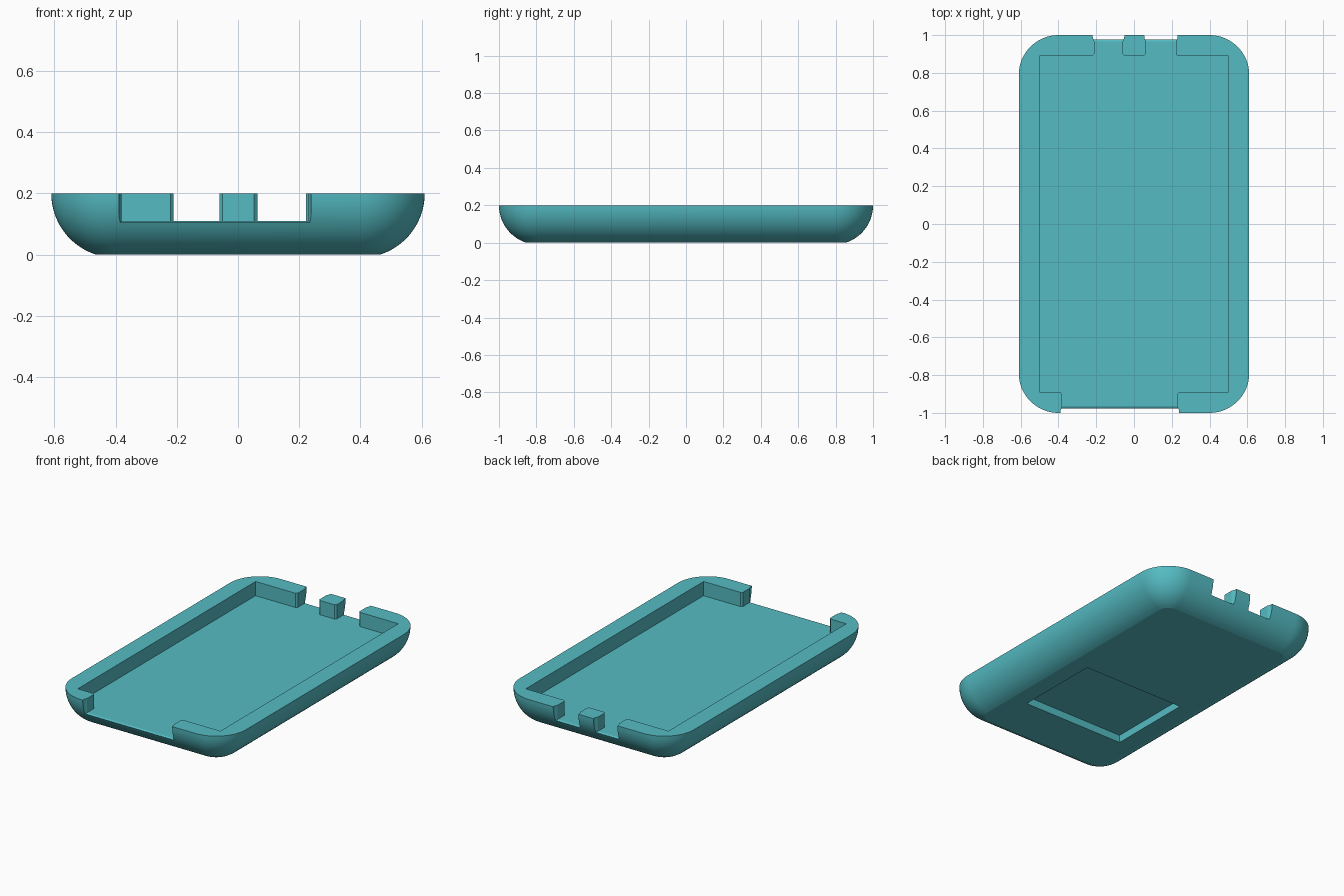
import bpy, bmesh, math

if "Cube" in bpy.data.objects:
    bpy.data.objects.remove(bpy.data.objects["Cube"])

HX, HY, R, TOP, FLOOR = 0.40, 0.79, 0.21, 0.20, 0.11   # corner centres, edge radius, heights

teal = bpy.data.materials.new("teal")
teal.diffuse_color = (0.089, 0.50, 0.545, 1)
teal.use_nodes = True
teal.node_tree.nodes["Principled BSDF"].inputs["Base Color"].default_value = teal.diffuse_color


def loft(name, rings):
    """Closed solid skinned through equal-length rings of points."""
    bm = bmesh.new()
    loops = [[bm.verts.new(p) for p in ring] for ring in rings]
    n = len(loops[0])
    for a, b in zip(loops, loops[1:]):
        for i in range(n):
            j = (i + 1) % n
            bm.faces.new((a[i], a[j], b[j], b[i]))
    bm.faces.new(loops[0])
    bm.faces.new(loops[-1])
    bmesh.ops.recalc_face_normals(bm, faces=bm.faces)
    mesh = bpy.data.meshes.new(name)
    bm.to_mesh(mesh)
    bm.free()
    mesh.materials.append(teal)
    obj = bpy.data.objects.new(name, mesh)
    bpy.context.collection.objects.link(obj)
    return obj


def rounded_rect(r, z, steps=16):
    pts = []
    for q, (sx, sy) in enumerate(((1, 1), (-1, 1), (-1, -1), (1, -1))):
        for i in range(steps + 1):
            a = math.pi / 2 * (q + i / steps)
            pts.append((sx * HX + r * math.cos(a), sy * HY + r * math.sin(a), z))
    return pts


def box(name, x0, x1, y0, y1, z0, z1):
    return loft(name, [[(x0, y0, z), (x1, y0, z), (x1, y1, z), (x0, y1, z)] for z in (z0, z1)])


def notch(name, x0, x1, side):
    """Opening through an end wall, flared at its inner and outer edges."""
    rings = []
    for y, grow, drop in ((0.86, 0.01, 0), (0.89, 0.01, 0), (0.90, 0, 0),
                          (0.967, 0, 0), (0.985, 0.008, 0.011), (1.05, 0.012, 0.011)):
        a, b, z = x0 - grow, x1 + grow, FLOOR - drop
        rings.append([(a, side * y, z), (b, side * y, z), (b, side * y, 0.3), (a, side * y, 0.3)])
    return loft(name, rings)


# Case body: rounded plan with a rounded lower edge, flat underneath
start = math.asin(TOP / R)
rings = []
for i in range(15):
    a = -start * (1 - i / 14)
    rings.append(rounded_rect(R * math.cos(a), TOP + R * math.sin(a)))
case = loft("case_shell", rings)

# Inner tray, end openings and underside recess
cutters = [
    box("tray_cutter", -0.50, 0.50, -0.89, 0.89, FLOOR, 0.3),
    notch("front_opening_cutter", -0.38, 0.23, -1),
    notch("back_left_opening_cutter", -0.21, -0.06, 1),
    notch("back_right_opening_cutter", 0.063, 0.222, 1),
    box("underside_recess_cutter", -0.355, 0.355, -0.555, -0.005, -0.1, 0.048),
]
bpy.context.view_layer.objects.active = case
case.select_set(True)
for cutter in cutters:
    mod = case.modifiers.new(cutter.name, 'BOOLEAN')
    mod.operation = 'DIFFERENCE'
    mod.solver = 'EXACT'
    mod.object = cutter
    bpy.ops.object.modifier_apply(modifier=mod.name)
    bpy.data.objects.remove(cutter)

bpy.ops.object.shade_smooth_by_angle(angle=math.radians(15))
